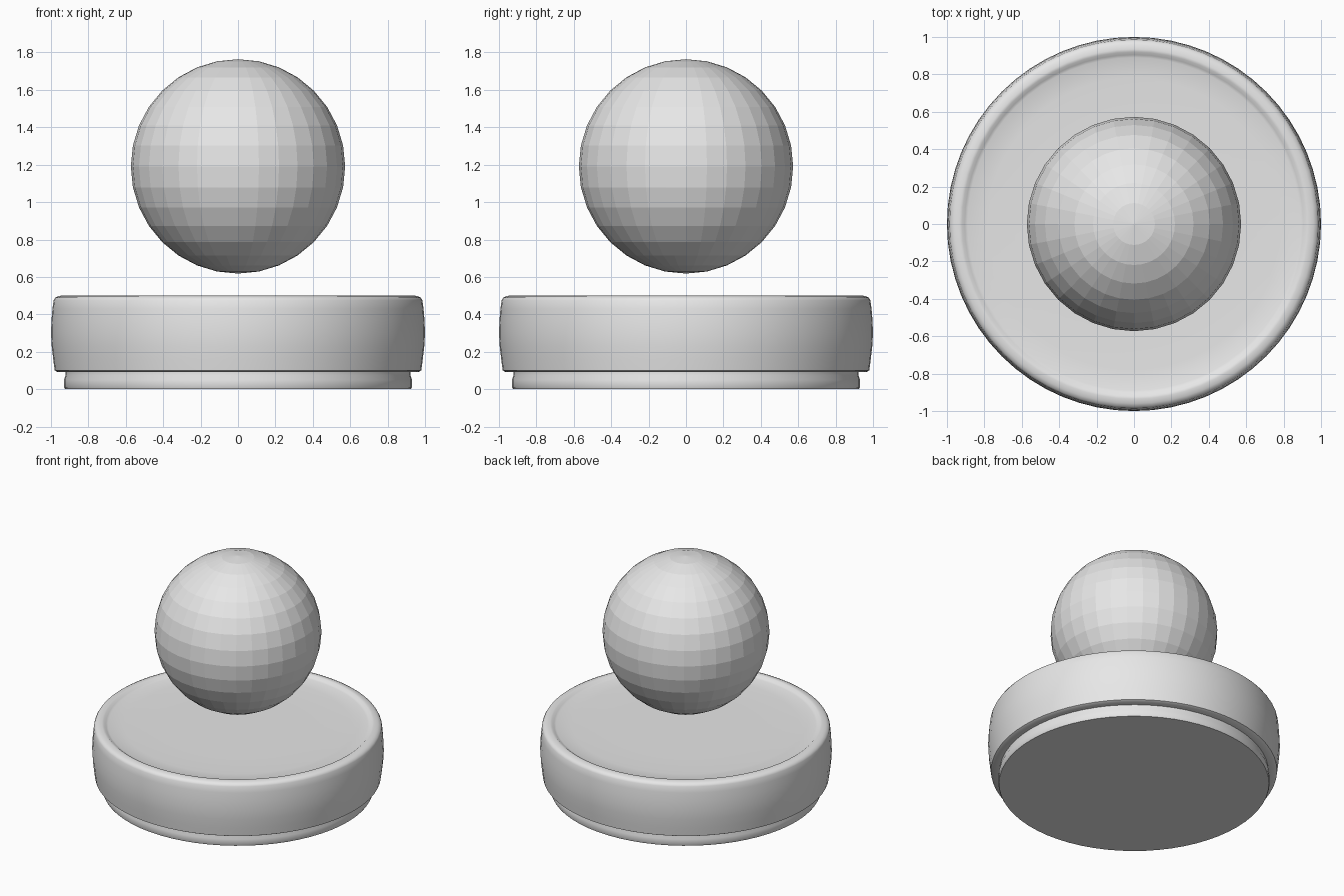
import bpy, bmesh, math

if "Cube" in bpy.data.objects:
    bpy.data.objects.remove(bpy.data.objects["Cube"])

grey = bpy.data.materials.new("light_grey")
grey.diffuse_color = (0.8, 0.8, 0.8, 1)
grey.use_nodes = True
grey.node_tree.nodes["Principled BSDF"].inputs["Base Color"].default_value = grey.diffuse_color


def lathe(name, profile, steps=64):
    """Spin an (r, z) profile around the z axis, closing both ends on the axis."""
    bm = bmesh.new()
    rings = []
    for r, z in profile:
        if r == 0:
            rings.append([bm.verts.new((0, 0, z))] * steps)
        else:
            rings.append([bm.verts.new((r * math.cos(2 * math.pi * i / steps),
                                        r * math.sin(2 * math.pi * i / steps), z))
                          for i in range(steps)])
    for a, b in zip(rings, rings[1:]):
        for i in range(steps):
            j = (i + 1) % steps
            corners = list(dict.fromkeys((a[i], a[j], b[j], b[i])))
            bm.faces.new(corners)
    bmesh.ops.recalc_face_normals(bm, faces=bm.faces)
    mesh = bpy.data.meshes.new(name)
    bm.to_mesh(mesh)
    bm.free()
    mesh.materials.append(grey)
    obj = bpy.data.objects.new(name, mesh)
    bpy.context.collection.objects.link(obj)
    return obj


# Round base: foot, undercut, bulging side, rounded rim and shallow dish
base = lathe("base", [
    (0, 0), (0.925, 0), (0.93, 0.01), (0.93, 0.05), (0.922, 0.075), (0.922, 0.092),
    (0.965, 0.092), (0.98, 0.10), (0.988, 0.16), (0.996, 0.23), (1.0, 0.30),
    (0.997, 0.37), (0.992, 0.43), (0.986, 0.475), (0.978, 0.489), (0.96, 0.497),
    (0.935, 0.502), (0.92, 0.500), (0.905, 0.488), (0.89, 0.483),
    (0.78, 0.476), (0.5, 0.475), (0, 0.475)])
bpy.context.view_layer.objects.active = base
base.select_set(True)
bpy.ops.object.shade_smooth_by_angle(angle=math.radians(40))

# Faceted ball floating above the base
bpy.ops.mesh.primitive_uv_sphere_add(segments=32, ring_count=16, radius=0.573,
                                     location=(0, 0, 1.191))
ball = bpy.context.object
ball.name = "ball"
ball.data.materials.append(grey)
